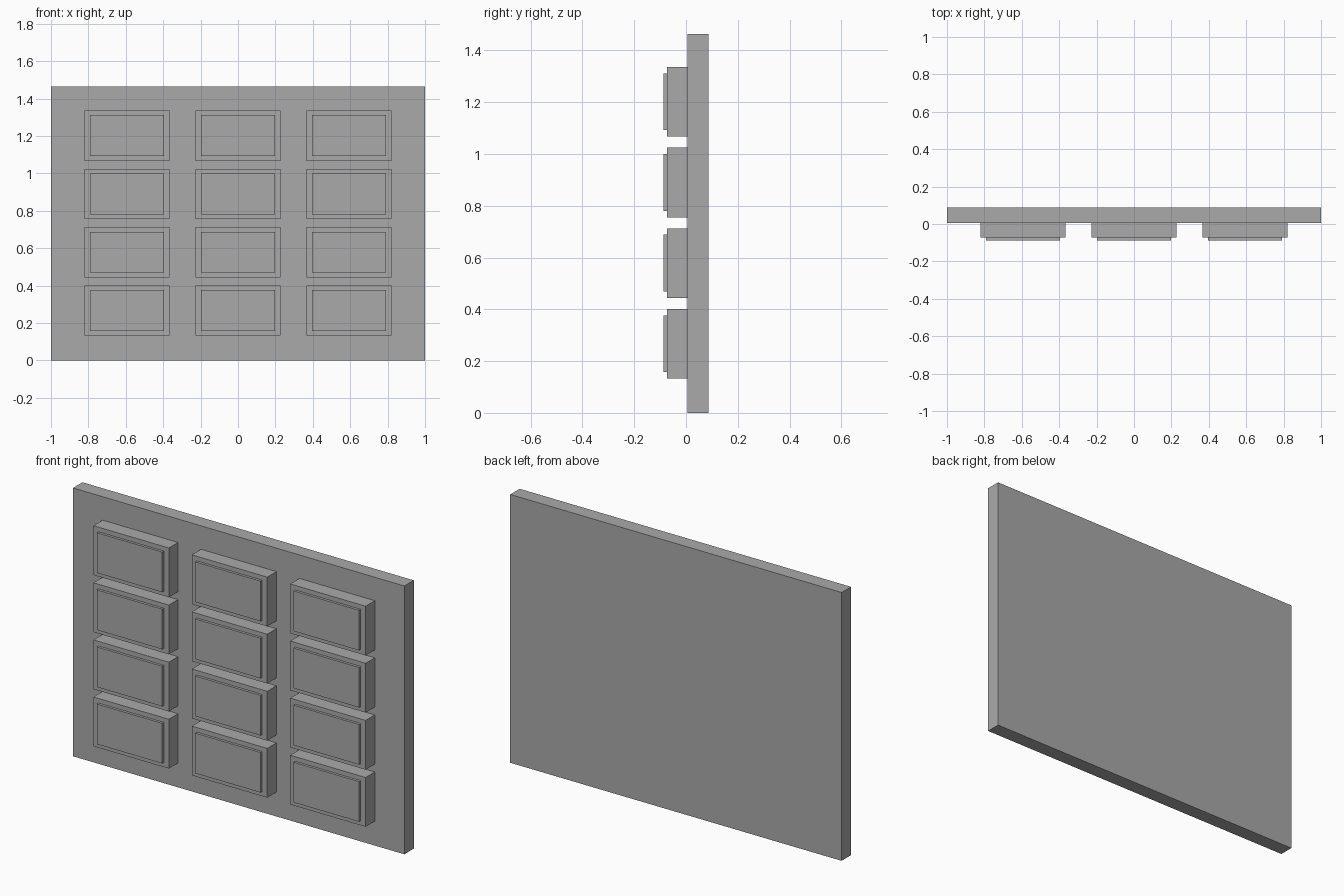
import bpy

if "Cube" in bpy.data.objects:
    bpy.data.objects.remove(bpy.data.objects["Cube"])

grey = bpy.data.materials.new("mid_grey")
grey.diffuse_color = (0.4, 0.4, 0.4, 1)
grey.use_nodes = True
grey.node_tree.nodes["Principled BSDF"].inputs["Base Color"].default_value = grey.diffuse_color


def box(name, x, z, width, height, y_front, y_back):
    """Box centred on x and z, spanning y_front to y_back."""
    bpy.ops.mesh.primitive_cube_add(size=1, location=(x, (y_front + y_back) / 2, z))
    ob = bpy.context.object
    ob.name = name
    ob.scale = (width, y_back - y_front, height)
    bpy.ops.object.transform_apply(location=False, rotation=False, scale=True)
    ob.data.materials.append(grey)
    return ob


# Backing board
BOARD_HEIGHT = 1.464
box("backing_board", 0, BOARD_HEIGHT / 2, 2, BOARD_HEIGHT, 0.006, 0.087)

# Grid of raised blocks, each with a thin smaller plate on its front
for row in range(4):
    z = 0.267 + row * 0.3115
    for col in range(3):
        x = (col - 1) * 0.594
        tag = f"{row + 1}_{col + 1}"
        box("block_" + tag, x, z, 0.455, 0.269, -0.073, 0.006)
        box("face_plate_" + tag, x, z, 0.395, 0.219, -0.087, -0.073)
